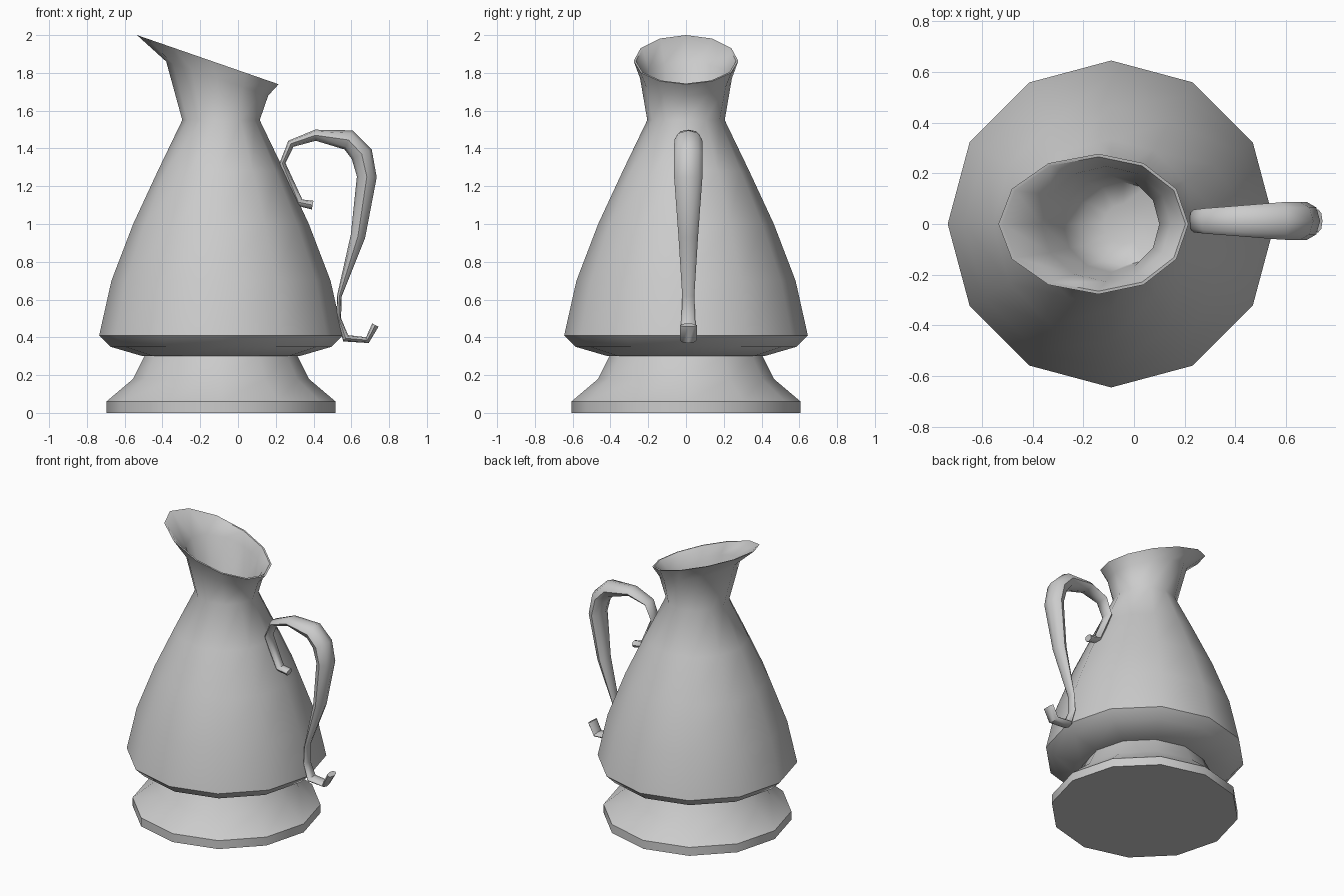
import bpy, bmesh, math
from mathutils import Vector

if "Cube" in bpy.data.objects:
    bpy.data.objects.remove(bpy.data.objects["Cube"])

grey = bpy.data.materials.new("plain grey")
grey.use_nodes = True
colour = (0.6, 0.6, 0.6, 1)
grey.diffuse_color = colour
grey.node_tree.nodes["Principled BSDF"].inputs["Base Color"].default_value = colour

SIDES = 12
AXIS = -0.09


def loft(name, rings, angle):
    """Skin a list of equal point rings and cap both ends."""
    bm = bmesh.new()
    loops = [[bm.verts.new(p) for p in ring] for ring in rings]
    n = len(loops[0])
    for a, b in zip(loops, loops[1:]):
        for i in range(n):
            j = (i + 1) % n
            bm.faces.new((a[i], a[j], b[j], b[i]))
    bm.faces.new(loops[0][::-1])
    bm.faces.new(loops[-1])
    bmesh.ops.recalc_face_normals(bm, faces=bm.faces)
    mesh = bpy.data.meshes.new(name)
    bm.to_mesh(mesh)
    bm.free()
    mesh.materials.append(grey)
    obj = bpy.data.objects.new(name, mesh)
    bpy.context.collection.objects.link(obj)
    bpy.ops.object.select_all(action="DESELECT")
    obj.select_set(True)
    bpy.context.view_layer.objects.active = obj
    bpy.ops.object.shade_smooth_by_angle(angle=math.radians(angle))
    return obj


def ring(r, z, cx=AXIS):
    return slanted(cx, r, r, r, z, 0)


def slanted(cx, right, left, depth, z, slope):
    """Oval ring with separate left and right reach, tilted towards the spout."""
    points = []
    for i in range(SIDES):
        a = math.tau * i / SIDES
        dx = math.cos(a) * (right if math.cos(a) > 0 else left)
        points.append((cx + dx, depth * math.sin(a), z - slope * dx))
    return points


# Flared foot
loft("foot", [ring(r, z) for r, z in
              [(0.607, 0), (0.607, 0.06), (0.465, 0.18), (0.405, 0.3), (0.38, 0.33)]], 40)

# Body, neck, slanted spout rim and the hollow inside
outside = [(0.34, 0.305), (0.42, 0.302), (0.585, 0.35), (0.645, 0.41),
           (0.58, 0.7), (0.465, 1.0), (0.335, 1.28), (0.205, 1.55)]
rings = [ring(r, z) for r, z in outside]
rings += [slanted(-0.11, 0.27, 0.27, 0.243, 1.77, 0.333),
          slanted(-0.14, 0.355, 0.395, 0.277, 1.863, 0.347),
          slanted(-0.14, 0.343, 0.38, 0.265, 1.863, 0.347),
          slanted(-0.11, 0.255, 0.255, 0.228, 1.775, 0.333),
          ring(0.19, 1.55), ring(0.165, 1.46, -0.04), ring(0.08, 1.43, -0.04)]
loft("pitcher_body", rings, 48)

# Scrolled handle: x, z, half thickness, half width along its path
path = [(0.395, 1.10, 0.022, 0.03), (0.32, 1.115, 0.024, 0.035),
        (0.235, 1.32, 0.016, 0.045), (0.28, 1.425, 0.02, 0.05),
        (0.41, 1.47, 0.028, 0.06), (0.585, 1.445, 0.052, 0.074),
        (0.655, 1.37, 0.056, 0.075), (0.682, 1.25, 0.05, 0.075),
        (0.635, 0.935, 0.037, 0.052), (0.537, 0.62, 0.012, 0.032),
        (0.533, 0.5, 0.012, 0.036), (0.57, 0.395, 0.02, 0.045),
        (0.685, 0.385, 0.016, 0.045), (0.727, 0.465, 0.018, 0.045)]
sections = []
for i, (x, z, thick, wide) in enumerate(path):
    before, after = path[max(i - 1, 0)], path[min(i + 1, len(path) - 1)]
    along = Vector((after[0] - before[0], 0, after[1] - before[1])).normalized()
    across = Vector((-along.z, 0, along.x))
    centre = Vector((x, 0.012, z))
    sections.append([centre + across * thick * math.sin(math.tau * k / 8) * 1.05
                     + Vector((0, wide * math.cos(math.tau * k / 8), 0))
                     for k in range(8)])
loft("handle", sections, 50)
